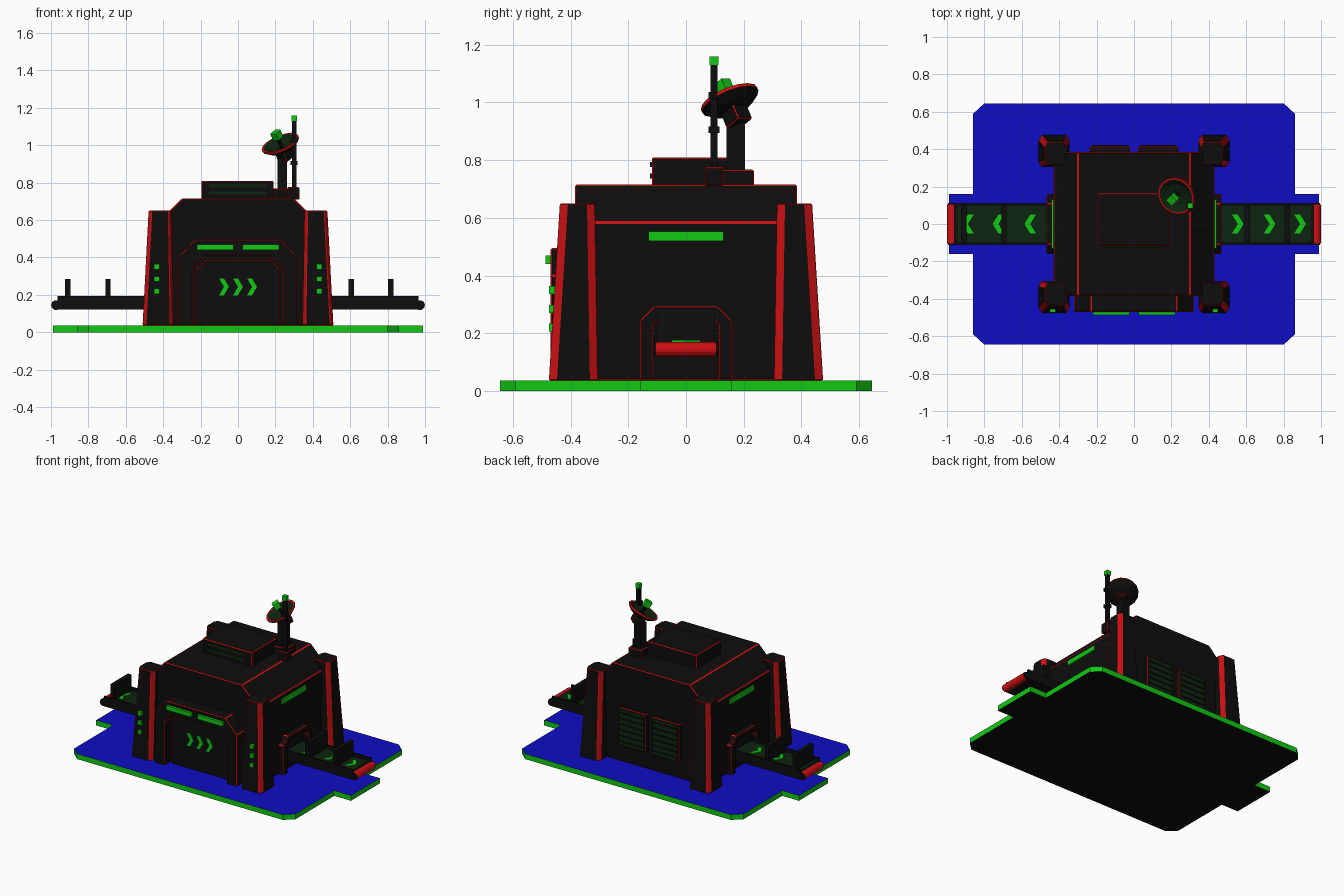
import bpy, bmesh, math
from mathutils import Vector, Matrix

if "Cube" in bpy.data.objects:
    bpy.data.objects.remove(bpy.data.objects["Cube"])


def mat(name, rgb):
    m = bpy.data.materials.new(name)
    m.diffuse_color = (*rgb, 1)
    m.use_nodes = True
    m.node_tree.nodes["Principled BSDF"].inputs["Base Color"].default_value = m.diffuse_color
    return m


BLACK = mat("black", (.004, .004, .004))
RED = mat("red", (.6, .005, .006))
GREEN = mat("bright green", (.006, .58, .006))
DARK = mat("dark green", (.004, .017, .005))
BLUE = mat("blue", (.004, .004, .55))


def finish(name, bm, mats, edge=0):
    """Make the object; edge > 0 adds a thin red bevel along sharp edges."""
    bmesh.ops.recalc_face_normals(bm, faces=bm.faces)
    me = bpy.data.meshes.new(name)
    bm.to_mesh(me)
    bm.free()
    ob = bpy.data.objects.new(name, me)
    bpy.context.collection.objects.link(ob)
    for m in mats:
        me.materials.append(m)
    if edge:
        if RED not in mats:
            me.materials.append(RED)
        b = ob.modifiers.new("red_edges", 'BEVEL')
        b.width, b.segments, b.limit_method = edge, 1, 'ANGLE'
        b.angle_limit = math.radians(30)
        b.material = list(me.materials).index(RED)
    return ob


def prism(name, pts, axis, a, b, m, edge=0, rule=None, mats=None):
    """Extrude a 2D outline along an axis: x -> (y,z), y -> (x,z), z -> (x,y)."""
    place = {'x': lambda p, t: (t, p[0], p[1]), 'y': lambda p, t: (p[0], t, p[1]),
             'z': lambda p, t: (p[0], p[1], t)}[axis]
    bm = bmesh.new()
    lo = [bm.verts.new(place(p, a)) for p in pts]
    hi = [bm.verts.new(place(p, b)) for p in pts]
    bm.faces.new(lo)
    bm.faces.new(hi)
    n = len(pts)
    for i in range(n):
        j = (i + 1) % n
        bm.faces.new((lo[i], lo[j], hi[j], hi[i]))
    bmesh.ops.recalc_face_normals(bm, faces=bm.faces)
    if rule:
        for f in bm.faces:
            f.material_index = rule(f)
    return finish(name, bm, mats or [m], edge)


def box(name, x0, x1, y0, y1, z0, z1, m, edge=0):
    return prism(name, [(x0, y0), (x1, y0), (x1, y1), (x0, y1)], 'z', z0, z1, m, edge)


def mirrored(half):
    return half + [(-x, z) for x, z in reversed(half)]


def chevron(cx, cy, w, h, d):
    """Arrow outline pointing along d on the first axis."""
    t = w * .5
    p = [(-w / 2, h / 2), (-w / 2 + t, h / 2), (w / 2, 0), (-w / 2 + t, -h / 2),
         (-w / 2, -h / 2), (w / 2 - t, 0)]
    return [(cx + d * x, cy + y) for x, y in p]


# Ground slab with clipped corners and side tabs
quarter = [(.99, 0.16), (.86, .16), (.86, .59), (.80, .645)]
right = [(x, -y) for x, y in reversed(quarter)] + quarter
slab = right + [(-x, y) for x, y in reversed(quarter)] + [(-x, -y) for x, y in quarter]
prism("ground_slab", slab, 'z', 0, .037, None, mats=[BLACK, GREEN, BLUE],
      rule=lambda f: 2 if f.normal.z > .5 else 0 if f.normal.z < -.5 else 1)

# Main hall with sloped roof edges
prism("main_hall", mirrored([(.43, .037), (.43, .585), (.30, .715)]), 'y', -.385, .385, BLACK, .006)

# Tapered corner towers with red chamfers
def tower(sx, sy):
    bm = bmesh.new()
    rings = []
    for z, x0, x1, y0, y1 in ((.037, .345, .51, .305, .475), (.65, .355, .478, .315, .437)):
        cx, cy = .016, .028
        pts = [(x0 + cx, y0), (x1 - cx, y0), (x1, y0 + cy), (x1, y1 - cy),
               (x1 - cx, y1), (x0 + cx, y1), (x0, y1 - cy), (x0, y0 + cy)]
        rings.append([bm.verts.new((sx * x, sy * y, z)) for x, y in pts])
    bm.faces.new(rings[0])
    bm.faces.new(rings[1])
    for i in range(8):
        j = (i + 1) % 8
        f = bm.faces.new((rings[0][i], rings[0][j], rings[1][j], rings[1][i]))
        f.material_index = i % 2
    finish("corner_tower", bm, [BLACK, RED], .004)


for sx in (-1, 1):
    for sy in (-1, 1):
        tower(sx, sy)
    # Small status lights on the front towers
    for z in (.22, .285, .35):
        box("tower_light", sx * .435 - .014, sx * .435 + .014, -.474, -.44, z - .014, z + .014, GREEN)

# Front gate: frame, door, lights and arrows
gate_out = [(.32, .037), (.32, .40), (.23, .495)]
gate_in = [(.24, .037), (.24, .345), (.175, .405)]
prism("gate_frame", mirrored(gate_out) + list(reversed(mirrored(gate_in))), 'y', -.47, -.38, BLACK, .005)
prism("gate_door", mirrored([(.225, .037), (.225, .34), (.168, .39)]), 'y', -.42, -.38, BLACK, .005)
for s in (-1, 1):
    box("gate_light", s * .122 - .097, s * .122 + .097, -.486, -.465, .44, .47, GREEN)
for x in (-.075, 0, .075):
    prism("gate_arrow", chevron(x, .243, .052, .09, 1), 'y', -.426, -.419, GREEN)

# Rear louvred vents
for s in (-1, 1):
    x = s * .13
    box("vent_frame", x - .108, x + .108, .38, .415, .16, .43, BLACK, .005)
    box("vent_panel", x - .098, x + .098, .41, .418, .17, .42, DARK)
    for i in range(6):
        z = .19 + i * .04
        box("vent_slat", x - .094, x + .094, .416, .423, z, z + .009, BLACK)

# Side arches, windows and conveyors
arch_out = [(.16, .037), (.16, .245), (.11, .295)]
arch_in = [(.115, .037), (.115, .225), (.085, .26)]
for s, flights in ((1, (.605, .817)), (-1, (.695, .91))):
    def sbox(name, a, b, *rest):
        return box(name, min(s * a, s * b), max(s * a, s * b), *rest)

    prism("side_arch", mirrored(arch_out) + list(reversed(mirrored(arch_in))), 'x',
          s * .42, s * .467, BLACK, .005)
    sbox("side_window", .42, .441, -.13, .13, .52, .553, GREEN)
    sbox("conveyor_bed", .42, .965, -.10, .10, .125, .168, BLACK, .003)
    sbox("conveyor_belt", .43, .945, -.098, .098, .165, .171, DARK)
    for y in (-.105, .105):
        sbox("conveyor_rail", .42, .965, y - .006, y + .006, .123, .193, BLACK)
    for x in (.555, .725, .888):
        prism("belt_arrow", chevron(s * x, 0, .062, .10, s), 'z', .17, .177, GREEN)
    for x in flights:
        sbox("belt_flight", x - .014, x + .014, -.098, .098, .168, .284, BLACK)
    # Red end roller with black caps
    for name, half, r, m in (("end_roller", .104, .026, RED), ("roller_axle", .112, .022, BLACK)):
        bm = bmesh.new()
        bmesh.ops.create_cone(bm, cap_ends=True, segments=16, radius1=r, radius2=r, depth=2 * half,
                              matrix=Matrix.Translation((s * .973, 0, .145)) @ Matrix.Rotation(math.pi / 2, 4, 'X'))
        if m is RED:
            for f in bm.faces:
                f.material_index = len(f.verts) > 4
        finish(name, bm, [m, BLACK])

# Roof unit with front strips
box("roof_unit", -.195, .19, -.118, .165, .71, .81, BLACK, .006)
for z in (.745, .785):
    box("roof_strip", -.155, .15, -.125, -.115, z - .009, z + .009, DARK)

# Aerial mast
box("mast_foot", .265, .328, .065, .128, .71, .776, BLACK, .004)
box("mast", .288, .312, .085, .109, .77, 1.135, BLACK)
for z in (.905, 1.025):
    box("mast_collar", .281, .319, .078, .116, z - .011, z + .011, BLACK)
box("mast_beacon", .285, .315, .082, .112, 1.13, 1.16, GREEN)

# Dish pedestal
box("dish_foot", .185, .285, .125, .235, .71, .768, BLACK, .005)
box("dish_pillar", .21, .262, .14, .205, .76, .93, BLACK)

# Tilted dish, bracket and feed share one frame
normal = Vector((-.42, -.42, 1)).normalized()
tilt = Matrix.Translation((.23, .155, 1.0)) @ normal.to_track_quat('Z', 'Y').to_matrix().to_4x4()
bm = bmesh.new()
profile = [(.03, -.035), (.075, -.02), (.105, .004), (.105, .016), (.094, .016), (.06, -.004), (.015, -.014)]
band = [0, 0, 1, 1, 2, 2]
N = 16
rings = [[bm.verts.new((r * math.cos(2 * math.pi * i / N), r * math.sin(2 * math.pi * i / N), z))
          for i in range(N)] for r, z in profile]
for k in range(len(rings) - 1):
    for i in range(N):
        j = (i + 1) % N
        f = bm.faces.new((rings[k][i], rings[k][j], rings[k + 1][j], rings[k + 1][i]))
        f.material_index = band[k]
bm.faces.new(rings[0])
bm.faces.new(rings[-1]).material_index = 2
finish("dish", bm, [BLACK, RED, DARK]).matrix_world = tilt
box("dish_bracket", -.035, .035, -.035, .035, -.085, -.025, BLACK, .004).matrix_world = tilt
box("feed_arm", -.008, .008, -.008, .008, -.02, .05, BLACK).matrix_world = tilt
box("dish_feed", -.021, .021, -.021, .021, .042, .084, GREEN).matrix_world = tilt
